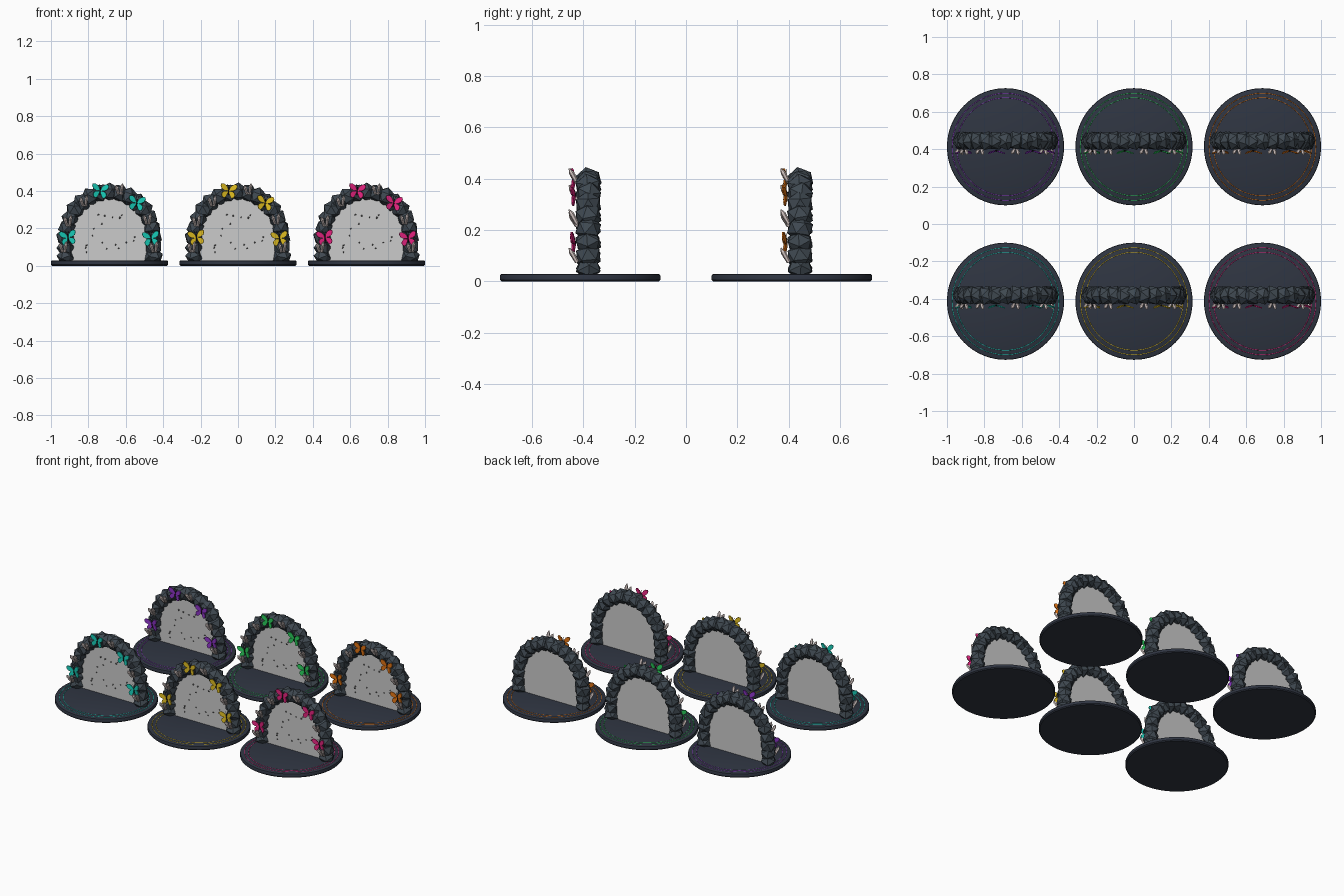
import bpy, bmesh, math, random
from mathutils import Matrix, Vector, noise

if "Cube" in bpy.data.objects:
    bpy.data.objects.remove(bpy.data.objects["Cube"])

def mat(name, c):
    m = bpy.data.materials.new(name)
    m.diffuse_color = (*c, 1)
    m.use_nodes = True
    m.node_tree.nodes["Principled BSDF"].inputs["Base Color"].default_value = m.diffuse_color
    return m

def make(name, bm, m=None, smooth=False):
    bmesh.ops.recalc_face_normals(bm, faces=bm.faces)
    me = bpy.data.meshes.new(name)
    bm.to_mesh(me)
    bm.free()
    if m:
        me.materials.append(m)
    ob = bpy.data.objects.new(name, me)
    bpy.context.collection.objects.link(ob)
    if smooth:
        bpy.ops.object.select_all(action='DESELECT')
        ob.select_set(True)
        bpy.context.view_layer.objects.active = ob
        bpy.ops.object.shade_smooth_by_angle(angle=math.radians(30))
    return ob

def lathe(bm, profile, n):
    rings = [[bm.verts.new((r * math.cos(2 * math.pi * i / n), r * math.sin(2 * math.pi * i / n), z))
              for i in range(n)] for r, z in profile]
    for a, b in zip(rings, rings[1:]):
        for i in range(n):
            bm.faces.new((a[i], a[(i + 1) % n], b[(i + 1) % n], b[i]))
    return rings

def slab(bm, pts, thick, M):
    """Closed x,z outline given thickness along y, then transformed."""
    fr = [bm.verts.new(M @ Vector((x, -thick / 2, z))) for x, z in pts]
    bk = [bm.verts.new(M @ Vector((x, thick / 2, z))) for x, z in pts]
    bm.faces.new(fr)
    bm.faces.new(bk[::-1])
    for i in range(len(pts)):
        j = (i + 1) % len(pts)
        bm.faces.new((fr[i], bk[i], bk[j], fr[j]))

stone = mat("slate_stone", (0.050, 0.066, 0.082))
base_m = mat("base", (0.028, 0.035, 0.053))
crystal_m = mat("crystal", (0.72, 0.62, 0.60))
speck_m = mat("speck", (0.12, 0.12, 0.12))
dark = mat("insect_body", (0.012, 0.010, 0.012))
panel_m = mat("panel", (0.68, 0.68, 0.68))

R, TOP, AY = 0.313, 0.028, 0.032      # base radius, base top, arch offset in y
LX, SPR, RISE = 0.235, 0.14, 0.255    # leg x, spring height, arch rise

def arch_path(n, lx, spr, rise, z0):
    """Evenly spaced points up one leg, over the arch and down the other."""
    dense = [(-lx, z0), (-lx, spr)]
    dense += [(-lx * math.cos(math.pi * i / 60), spr + rise * math.sin(math.pi * i / 60)) for i in range(1, 60)]
    dense += [(lx, spr), (lx, z0)]
    d = [0]
    for a, b in zip(dense, dense[1:]):
        d.append(d[-1] + math.dist(a, b))
    out, k = [], 0
    for i in range(n):
        t = d[-1] * i / (n - 1)
        while k < len(d) - 2 and d[k + 1] < t:
            k += 1
        f = (t - d[k]) / (d[k + 1] - d[k])
        out.append(Vector(dense[k]).lerp(Vector(dense[k + 1]), f))
    return out

def build(cx, cy, colour, tag):
    rnd = random.Random(4)
    O = Matrix.Translation((cx, cy, 0))
    A = Matrix.Translation((cx, cy + AY, 0))
    accent = mat(tag + "_accent", [c ** 2.2 for c in colour])

    # round base with softened rim
    bm = bmesh.new()
    rings = lathe(bm, [(R - .006, 0), (R, .006), (R, .022), (R - .002, .026), (R - .006, TOP)], 96)
    bm.faces.new(rings[0][::-1])
    bm.faces.new(rings[-1])
    bm.transform(O)
    make(tag + "_base", bm, base_m, True)

    # thin glowing rings inlaid in the base
    bm = bmesh.new()
    for r in (0.262, 0.286):
        lathe(bm, [(r - .003, TOP - .002), (r - .001, TOP + .001), (r + .001, TOP + .001), (r + .003, TOP - .002)], 64)
    bm.transform(O)
    make(tag + "_inlay_rings", bm, accent)

    # stone arch of faceted boulders
    bm = bmesh.new()
    for i, p in enumerate(arch_path(19, LX, SPR, RISE, 0.045)):
        s = rnd.uniform(0.043, 0.048)
        rot = Matrix.Rotation(rnd.uniform(0, 6.28), 4, 'Y') @ Matrix.Rotation(rnd.uniform(-.3, .3), 4, 'X')
        M = A @ Matrix.Translation((p.x, 0, p.y)) @ Matrix.Diagonal((s, .049, s, 1)) @ rot
        v = bmesh.ops.create_icosphere(bm, subdivisions=1, radius=1.1, matrix=M)["verts"]
        for w in v:
            w.co += noise.noise_vector(w.co * 40) * 0.002
            w.co.z = max(w.co.z, TOP - .004)
    make(tag + "_stone_arch", bm, stone)

    # panel filling the opening
    bm = bmesh.new()
    slab(bm, [tuple(p) for p in arch_path(48, .212, SPR, .235, TOP - .002)], .012, A)
    make(tag + "_panel", bm, panel_m)

    # specks on the panel front
    bm = bmesh.new()
    for i in range(18):
        x, z = rnd.uniform(-.14, .14), rnd.uniform(.06, .28)
        bmesh.ops.create_icosphere(bm, subdivisions=1, radius=rnd.uniform(.004, .006),
                                   matrix=A @ Matrix.Translation((x, -.008, z)))
    make(tag + "_specks", bm, speck_m)

    # crystal clusters on the arch front
    bm = bmesh.new()
    for x, z in ((-.245, .085), (-.22, .225), (-.135, .33), (.055, .395), (.205, .235), (.24, .085)):
        for dx, tilt, h in ((-.010, -.3, .042), (.008, .15, .052)):
            M = (A @ Matrix.Translation((x + dx, -.050, z)) @ Matrix.Rotation(tilt, 4, 'Y')
                 @ Matrix.Rotation(.5, 4, 'X'))
            for r1, r2, a, b in ((.008, .010, -.012, h * .65), (.010, .002, h * .65, h)):
                bmesh.ops.create_cone(bm, cap_ends=True, segments=6, radius1=r1, radius2=r2, depth=b - a,
                                      matrix=M @ Matrix.Translation((0, 0, (a + b) / 2)))
    make(tag + "_crystals", bm, crystal_m)

    # butterflies: mirrored upper and lower wings, dark bodies
    wings, bodies = bmesh.new(), bmesh.new()
    upper = [(.002, 0), (.006, .016), (.018, .031), (.032, .038), (.044, .036), (.047, .026), (.040, .011), (.025, .002)]
    lower = [(.002, 0), (.022, -.001), (.034, -.010), (.037, -.022), (.031, -.034), (.021, -.038), (.011, -.028), (.004, -.012)]
    for x, z, roll in ((-.222, .15, -.15), (-.05, .40, .1), (.145, .335, .15), (.222, .145, -.1)):
        B = A @ Matrix.Translation((x, -.054, z)) @ Matrix.Rotation(roll, 4, 'Y')
        for side in (-1, 1):
            W = B @ Matrix.Diagonal((side, 1, 1, 1)) @ Matrix.Rotation(-.3, 4, 'Z')
            slab(wings, upper, .006, W)
            slab(wings, lower, .006, W @ Matrix.Translation((0, .002, 0)))
            bmesh.ops.create_cone(bodies, cap_ends=True, segments=5, radius1=.001, radius2=.001, depth=.02,
                                  matrix=B @ Matrix.Translation((side * .005, 0, .027)) @ Matrix.Rotation(side * .4, 4, 'Y'))
        bmesh.ops.create_uvsphere(bodies, u_segments=8, v_segments=6, radius=1,
                                  matrix=B @ Matrix.Diagonal((.0045, .0055, .022, 1)))
    make(tag + "_butterfly_wings", wings, accent)
    make(tag + "_butterfly_bodies", bodies, dark)

# two rows of three
SETS = [("teal", (.12, .80, .72)), ("yellow", (.88, .74, .15)), ("pink", (.90, .16, .50)),
        ("purple", (.55, .22, .78)), ("green", (.18, .80, .36)), ("orange", (.88, .45, .10))]
for i, (tag, c) in enumerate(SETS):
    build((i % 3 - 1) * (1 - R), -.413 if i < 3 else .413, c, tag)
